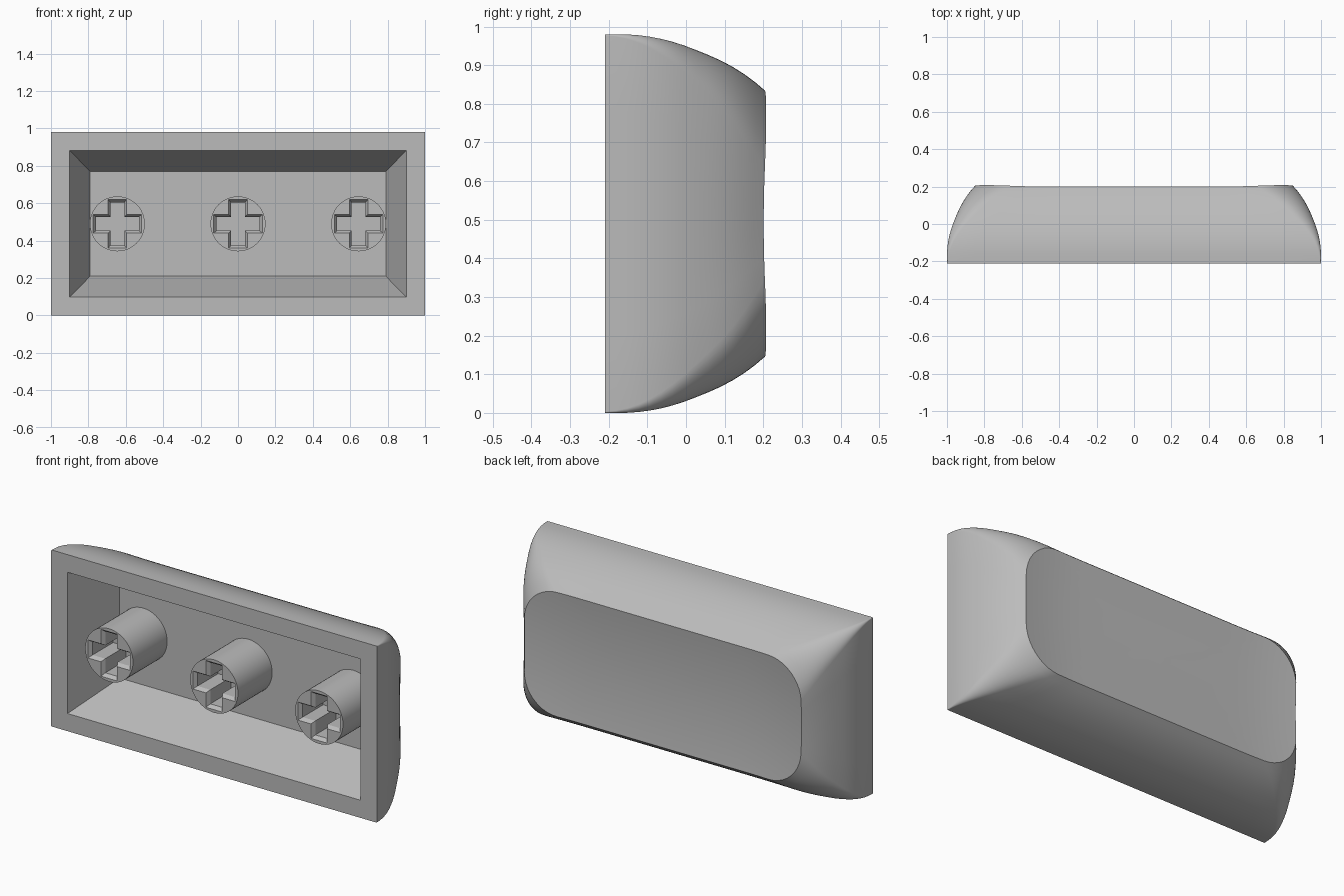
import bpy, bmesh, math

if "Cube" in bpy.data.objects:
    bpy.data.objects.remove(bpy.data.objects["Cube"])

MID = 0.49       # height of the cap's centre line
FRONT = -0.21    # open side
FLOOR = 0.09     # bottom of the cavity

grey = bpy.data.materials.new("light_grey")
grey.diffuse_color = (0.5, 0.5, 0.5, 1)
grey.use_nodes = True
grey.node_tree.nodes["Principled BSDF"].inputs["Base Color"].default_value = grey.diffuse_color


def finish(name, bm):
    bmesh.ops.recalc_face_normals(bm, faces=bm.faces)
    me = bpy.data.meshes.new(name)
    bm.to_mesh(me)
    bm.free()
    ob = bpy.data.objects.new(name, me)
    bpy.context.collection.objects.link(ob)
    me.materials.append(grey)
    bpy.ops.object.select_all(action='DESELECT')
    ob.select_set(True)
    bpy.context.view_layer.objects.active = ob
    bpy.ops.object.shade_smooth_by_angle(angle=math.radians(32))
    return ob


def add_ring(bm, pts):
    return [bm.verts.new(p) for p in pts]


def bridge(bm, a, b):
    n = len(a)
    for i in range(n):
        j = (i + 1) % n
        bm.faces.new((a[i], a[j], b[j], b[i]))


def fill_between(bm, *rings):
    """Flat face bounded by an outer ring and a hole ring."""
    edges = []
    for r in rings:
        for i in range(len(r)):
            pair = (r[i], r[(i + 1) % len(r)])
            edges.append(bm.edges.get(pair) or bm.edges.new(pair))
    bmesh.ops.triangle_fill(bm, use_beauty=True, edges=edges)


def rounded_rect(hx, hz, r, arc=10, long_cuts=14, short_cuts=5):
    """Evenly sampled rounded rectangle around the origin."""
    pts = []
    corners = [(1, 1), (-1, 1), (-1, -1), (1, -1)]
    for k, (sx, sz) in enumerate(corners):
        cx, cz = sx * (hx - r), sz * (hz - r)
        for i in range(arc + 1):
            a = math.pi / 2 * (k + i / arc)
            pts.append((cx + r * math.cos(a), cz + r * math.sin(a)))
        nx, nz = corners[(k + 1) % 4]
        a = math.pi / 2 * (k + 1)
        end = (nx * (hx - r) + r * math.cos(a), nz * (hz - r) + r * math.sin(a))
        start = pts[-1]
        cuts = long_cuts if k % 2 == 0 else short_cuts
        for i in range(1, cuts):
            f = i / cuts
            pts.append((start[0] + (end[0] - start[0]) * f,
                        start[1] + (end[1] - start[1]) * f))
    return pts


def dish(x, z):
    """Shallow scoop of the touch surface, flat along its middle."""
    return 0.182 + 0.155 * z * z + 0.155 * max(0, abs(x) - 0.5) ** 2


# Cap: curved outer walls, scooped back, hollow front
bm = bmesh.new()
rings = []
STEPS = 14
for i in range(STEPS + 1):
    u = i / STEPS
    y = FRONT + 0.41 * u
    t = max(0, (y + 0.17) / 0.37) ** 2
    outline = rounded_rect(1 - 0.15 * t, 0.49 - 0.145 * t, 0.003 + 0.2 * u ** 1.6)
    # blend the last rings into the scooped rim
    lift = max(0, (u - 0.6) / 0.4)
    rings.append(add_ring(bm, [
        (x, y + lift * (dish(x, z) - 0.2), z + MID) for x, z in outline]))
for s in (0.98, 0.9, 0.8, 0.68, 0.55, 0.4, 0.25, 0.1):
    rings.append(add_ring(bm, [
        (x * s, dish(x * s, z * s), z * s + MID) for x, z in outline]))
for a, b in zip(rings, rings[1:]):
    bridge(bm, a, b)
bm.faces.new(rings[-1])


def rect(hx, hz, y):
    return [(sx * hx, y, sz * hz + MID)
            for sx, sz in ((1, 1), (-1, 1), (-1, -1), (1, -1))]


mouth = add_ring(bm, rect(0.9, 0.392, FRONT))
floor = add_ring(bm, rect(0.79, 0.28, FLOOR))
fill_between(bm, rings[0], mouth)
bridge(bm, mouth, floor)
bm.faces.new(floor)
finish("key_cap", bm)


# Stems: round posts with a chamfered cross socket
def cross(cx, a, w, y):
    """Cross outline with arm reach a and half width w."""
    pts = [(a, -w), (a, w), (w, w), (w, a), (-w, a), (-w, w),
           (-a, w), (-a, -w), (-w, -w), (-w, -a), (w, -a), (w, -w)]
    return [(cx + x, y, z + MID) for x, z in pts]


def stem(name, cx, radius=0.147, sides=48):
    bm = bmesh.new()
    circle = [(cx + radius * math.cos(2 * math.pi * i / sides),
               MID + radius * math.sin(2 * math.pi * i / sides))
              for i in range(sides)]
    tip = add_ring(bm, [(x, FRONT, z) for x, z in circle])
    root = add_ring(bm, [(x, FLOOR + 0.005, z) for x, z in circle])
    bridge(bm, tip, root)
    lip = add_ring(bm, cross(cx, 0.13, 0.05, FRONT))
    throat = add_ring(bm, cross(cx, 0.115, 0.037, FRONT + 0.02))
    base = add_ring(bm, cross(cx, 0.115, 0.037, FRONT + 0.2))
    fill_between(bm, tip, lip)
    bridge(bm, lip, throat)
    bridge(bm, throat, base)
    bm.faces.new(base)
    finish(name, bm)


for name, x in (("left_stem", -0.645), ("middle_stem", 0), ("right_stem", 0.645)):
    stem(name, x)
